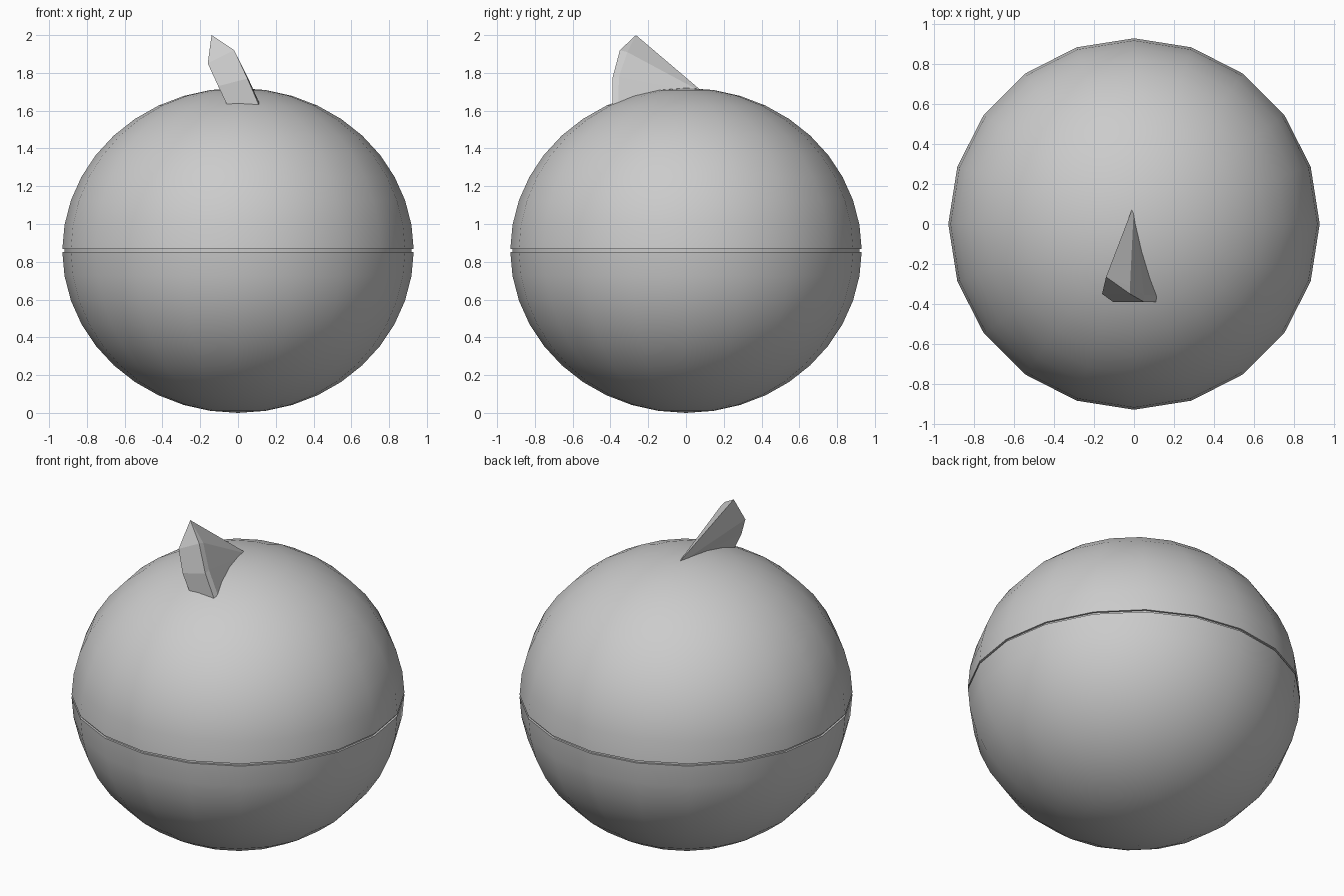
import bpy, bmesh
from math import sin, cos, pi, radians

if "Cube" in bpy.data.objects:
    bpy.data.objects.remove(bpy.data.objects["Cube"])

R, H, SIDES = 0.93, 0.86, 20      # body radius, half height, sides
GAP, DEPTH = 0.007, 0.012         # seam half height and depth


def make_object(name, bm):
    bmesh.ops.recalc_face_normals(bm, faces=bm.faces[:])
    mesh = bpy.data.meshes.new(name)
    bm.to_mesh(mesh)
    bm.free()
    obj = bpy.data.objects.new(name, mesh)
    bpy.context.collection.objects.link(obj)
    return obj


# Round body: slightly squashed lathe with a thin seam groove at the equator
half = [(R * sin(radians(9 * i)), H * cos(radians(9 * i))) for i in range(10)]
half += [(R, GAP), (R - DEPTH, GAP)]
profile = half + [(r, -z) for r, z in reversed(half)]
bm = bmesh.new()
rings = []
for r, z in profile:
    if r < 1e-6:
        rings.append([bm.verts.new((0, 0, H + z))] * SIDES)
    else:
        rings.append([bm.verts.new((r * cos(2 * pi * k / SIDES),
                                    r * sin(2 * pi * k / SIDES), H + z))
                      for k in range(SIDES)])
for a, b in zip(rings, rings[1:]):
    for k in range(SIDES):
        n = (k + 1) % SIDES
        bm.faces.new(list(dict.fromkeys((a[k], a[n], b[n], b[k]))))
body = make_object("body", bm)
bpy.context.view_layer.objects.active = body
body.select_set(True)
bpy.ops.object.shade_smooth_by_angle(angle=radians(40))

# Stem: bent front strip with a narrow right lip, tapering to a point behind
bm = bmesh.new()
tip = bm.verts.new((-0.14, -0.265, 2.0))
tail = bm.verts.new((0.0, 0.10, 1.69))
left = [bm.verts.new(p) for p in
        ((-0.16, -0.35, 1.85), (-0.105, -0.39, 1.73), (-0.025, -0.39, 1.56))]
right = [bm.verts.new(p) for p in
         ((-0.02, -0.35, 1.92), (0.05, -0.39, 1.77), (0.14, -0.39, 1.56))]
lip = [bm.verts.new(p) for p in
       ((-0.02, -0.31, 1.91), (0.05, -0.355, 1.78), (0.15, -0.36, 1.56))]
bm.faces.new((tip, left[0], right[0]))
bm.faces.new((tip, right[0], lip[0]))
for edge in (left, lip):
    bm.faces.new((tip, edge[0], tail))
    for i in range(2):
        bm.faces.new((edge[i], edge[i + 1], tail))
for a, b in ((left, right), (right, lip)):
    for i in range(2):
        bm.faces.new((a[i], a[i + 1], b[i + 1], b[i]))
bm.faces.new((left[2], right[2], lip[2], tail))
make_object("stem", bm)
